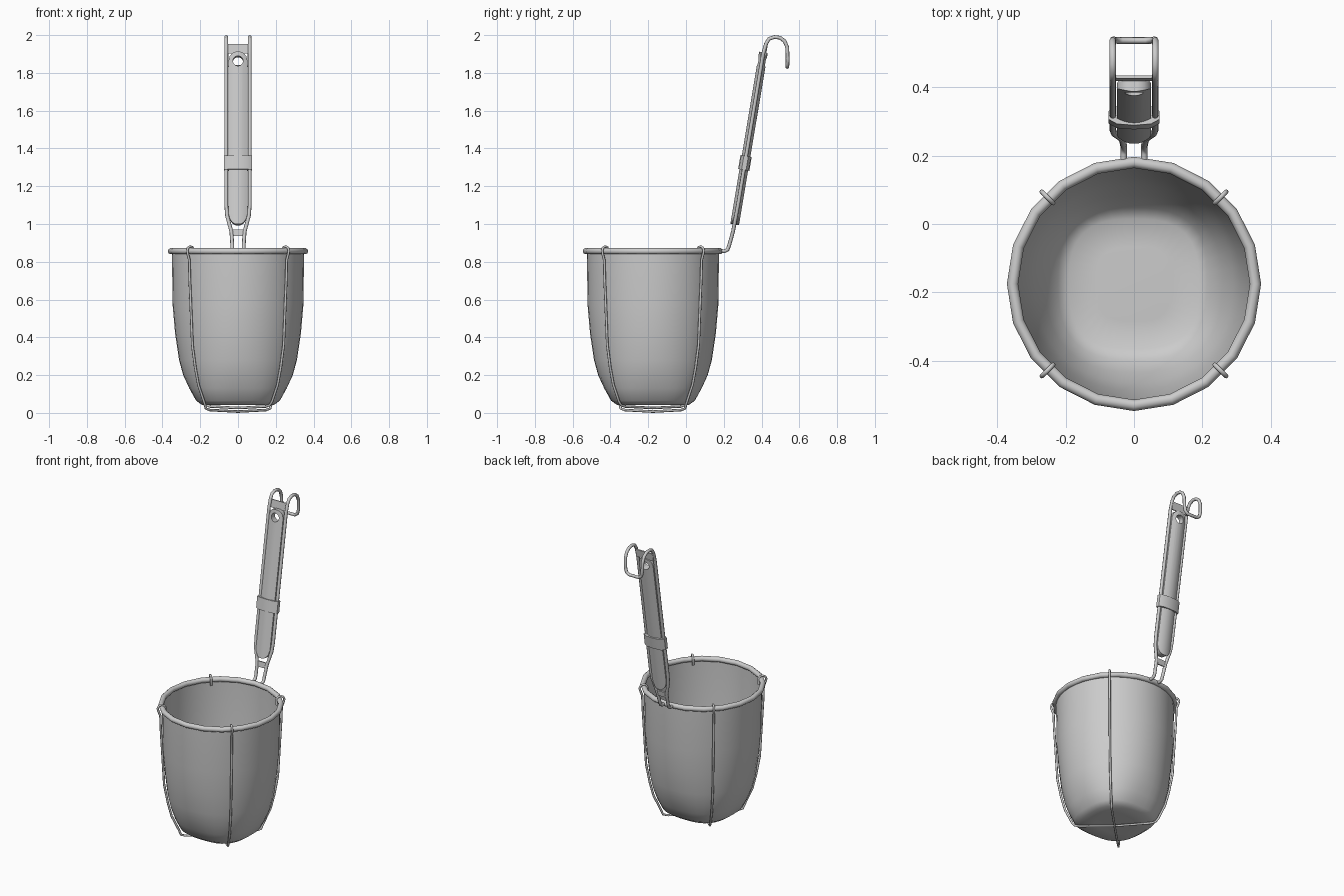
import bpy, bmesh, math
from mathutils import Vector, Matrix

if "Cube" in bpy.data.objects:
    bpy.data.objects.remove(bpy.data.objects["Cube"])

CY = -0.175            # basket centre in y
TILT = math.radians(9.5)
HANDLE = Matrix.Translation((0, 0.258, 1.0)) @ Matrix.Rotation(-TILT, 4, 'X')


def finish(ob, angle=40):
    bpy.ops.object.select_all(action='DESELECT')
    ob.select_set(True)
    bpy.context.view_layer.objects.active = ob
    bpy.ops.object.shade_smooth_by_angle(angle=math.radians(angle))
    return ob


def loft(name, rings, cap_start=True, cap_end=True, matrix=None, angle=40):
    """Skin a list of equal closed rings."""
    bm = bmesh.new()
    vs = [[bm.verts.new(p) for p in r] for r in rings]
    n = len(rings[0])
    for a, b in zip(vs, vs[1:]):
        for i in range(n):
            j = (i + 1) % n
            bm.faces.new((a[i], a[j], b[j], b[i]))
    if cap_start:
        bm.faces.new(vs[0][::-1])
    if cap_end:
        bm.faces.new(vs[-1])
    bmesh.ops.recalc_face_normals(bm, faces=bm.faces)
    me = bpy.data.meshes.new(name)
    bm.to_mesh(me)
    bm.free()
    ob = bpy.data.objects.new(name, me)
    bpy.context.collection.objects.link(ob)
    if matrix:
        ob.matrix_world = matrix
    return finish(ob, angle)


def wire(name, pts, r, res=2):
    """Round wire along a polyline."""
    cu = bpy.data.curves.new(name, 'CURVE')
    cu.dimensions = '3D'
    cu.bevel_depth = r
    cu.bevel_resolution = res
    cu.use_fill_caps = True
    sp = cu.splines.new('POLY')
    sp.points.add(len(pts) - 1)
    for p, co in zip(sp.points, pts):
        p.co = (*co, 1)
    ob = bpy.data.objects.new(name, cu)
    bpy.context.collection.objects.link(ob)
    bpy.ops.object.select_all(action='DESELECT')
    ob.select_set(True)
    bpy.context.view_layer.objects.active = ob
    bpy.ops.object.convert(target='MESH')
    return finish(bpy.context.object, 60)


def box(name, size, loc, matrix):
    x, y, z = (s / 2 for s in size)
    rings = [[Vector(loc) + Vector((sx * x, sy * y, k * z))
              for sx, sy in ((-1, -1), (1, -1), (1, 1), (-1, 1))] for k in (-1, 1)]
    return loft(name, rings, matrix=matrix)


# Basket: round at the rim, squarer towards the floor (z, radius, superellipse power)
profile = [(0.045, 0.11, 3), (0.042, 0.19, 2.8), (0.065, 0.222, 2.7), (0.13, 0.258, 2.45),
           (0.2, 0.29, 2.2), (0.28, 0.312, 2.1), (0.42, 0.333, 2), (0.57, 0.346, 2), (0.855, 0.35, 2)]
rings = []
for z, r, p in profile:
    ring = []
    for i in range(40):
        a = math.tau * i / 40
        c, s = math.cos(a), math.sin(a)
        k = r / (abs(c) ** p + abs(s) ** p) ** (1 / p)
        ring.append((k * c, CY + k * s, z))
    rings.append(ring)
loft("basket", rings, cap_end=False, angle=60)

# Rim ring
bpy.ops.mesh.primitive_torus_add(location=(0, CY, 0.856), major_radius=0.355, minor_radius=0.0165,
                                 major_segments=20, minor_segments=10)
bpy.context.object.name = "rim"
finish(bpy.context.object, 50)

# Two crossed support wires hooked over the rim
half = [(0.334, 0.825), (0.334, 0.862), (0.343, 0.877), (0.358, 0.881), (0.374, 0.875), (0.381, 0.858),
        (0.376, 0.84), (0.365, 0.81), (0.362, 0.72), (0.354, 0.58), (0.342, 0.36), (0.32, 0.24), (0.297, 0.15),
        (0.255, 0.06)]
for name, sgn, low in (("support_wire_lower", 1, 0.007), ("support_wire_upper", -1, 0.026)):
    side = half + [(0.24, low + 0.016), (0.21, low + 0.008)]
    path = [(r, z) for r, z in side] + [(0, low)] + [(-r, z) for r, z in reversed(side)]
    q = math.sqrt(0.5)
    wire(name, [(r * q, CY + sgn * r * q, z) for r, z in path], 0.0068)

# Handle rod: one bent wire from the rim, up both sides of the grip, over into the hook
rod = [(0.03, 0.175, 0.856), (0.03, 0.205, 0.856), (0.03, 0.22, 0.864), (0.03, 0.228, 0.885),
       (0.035, 0.249, 0.96), (0.058, 0.265, 1.045), (0.062, 0.275, 1.1), (0.062, 0.408, 1.9),
       (0.062, 0.424, 1.955), (0.062, 0.44, 1.98), (0.062, 0.468, 1.99), (0.062, 0.498, 1.986),
       (0.062, 0.522, 1.968), (0.062, 0.536, 1.935), (0.061, 0.538, 1.875),
       (0.054, 0.537, 1.845), (0.036, 0.536, 1.831)]
wire("handle_rod", rod + [(-x, y, z) for x, y, z in reversed(rod)], 0.01)

# Grip: lens-shaped bar with rounded ends
rows = [(-0.003, 0.016), (0.006, 0.03), (0.025, 0.043), (0.055, 0.05), (0.875, 0.05),
        (0.9, 0.044), (0.915, 0.03), (0.921, 0.014)]
rings = []
for t, w in rows:
    xs = [w * (-1 + i / 4) for i in range(9)]
    depth = [0.023 - 0.014 * (x / 0.05) ** 2 for x in xs]
    rings.append([(x, -d, t) for x, d in zip(xs, depth)] +
                 [(x, d, t) for x, d in reversed(list(zip(xs, depth)))])
grip = loft("grip", rings, matrix=HANDLE)

# Hanging hole through the grip
bpy.ops.mesh.primitive_cylinder_add(vertices=20, radius=0.027, depth=0.2)
cutter = bpy.context.object
cutter.name = "hole_cutter"
cutter.matrix_world = HANDLE @ Matrix.Translation((0, 0, 0.872)) @ Matrix.Rotation(math.pi / 2, 4, 'X')
mod = grip.modifiers.new("hole", 'BOOLEAN')
mod.object = cutter
mod.solver = 'EXACT'
bpy.context.view_layer.objects.active = grip
grip.select_set(True)
bpy.ops.object.modifier_apply(modifier="hole")
bpy.data.objects.remove(cutter)
finish(grip)

# Clamping band around grip and rods
sect = [(-0.075, -0.012), (-0.05, -0.026), (0, -0.03), (0.05, -0.026), (0.075, -0.012),
        (0.075, 0.012), (0.05, 0.026), (0, 0.03), (-0.05, 0.026), (-0.075, 0.012)]
loft("clamp_band", [[(x, y, z) for x, y in sect] for z in (0.29, 0.365)], matrix=HANDLE, angle=35)

# Cross plates joining the rods above and below the grip
box("top_plate", (0.124, 0.008, 0.05), (0, 0.012, 0.942), HANDLE)
box("lower_plate", (0.065, 0.01, 0.035), (0, -0.002, -0.047), HANDLE)
